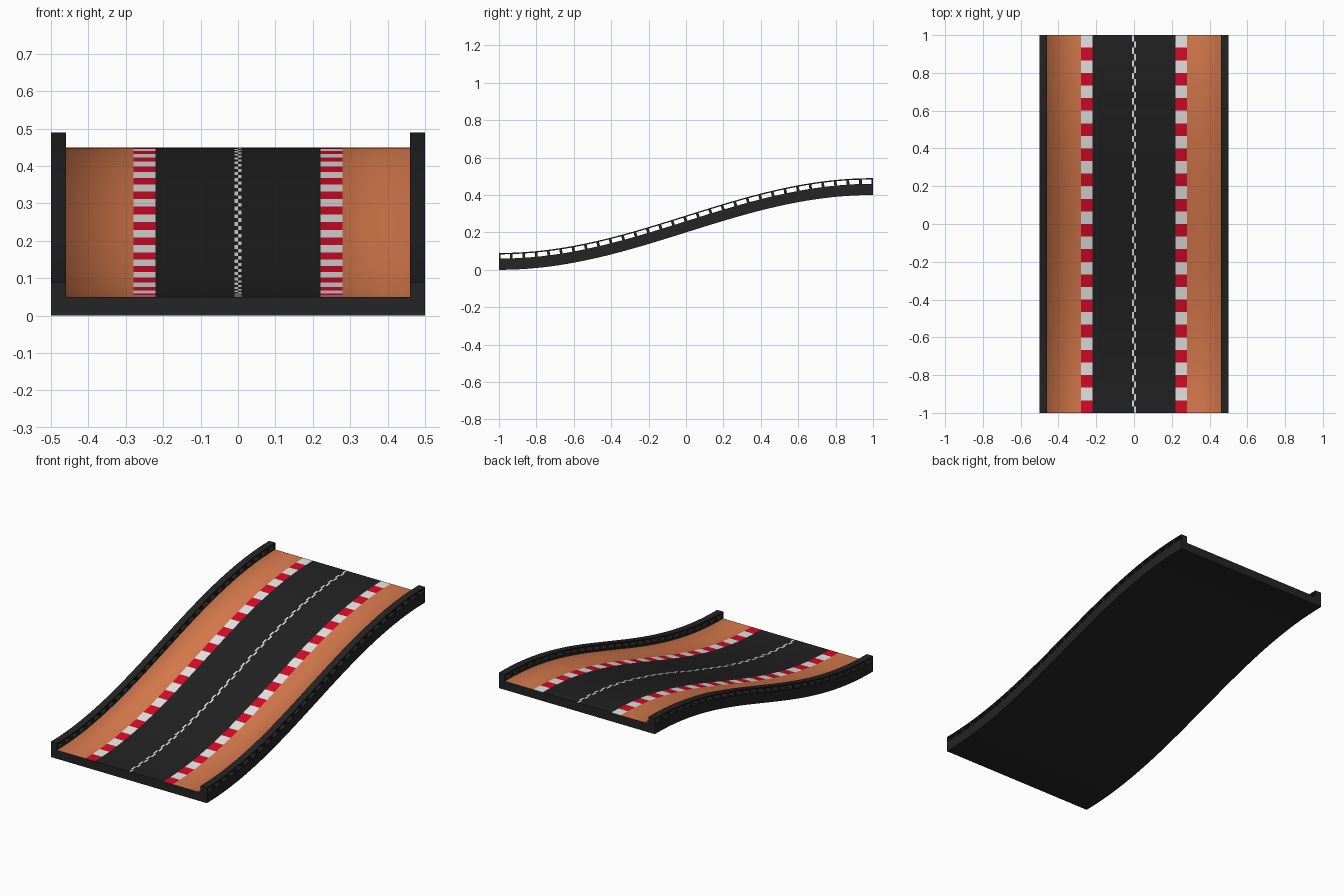
import bpy, bmesh, math

cube = bpy.data.objects.get("Cube")
if cube:
    bpy.data.objects.remove(cube)

STRIPES = 30
ROWS = STRIPES * 2


def material(name, color):
    m = bpy.data.materials.new(name)
    m.use_nodes = True
    m.diffuse_color = (*color, 1)
    bsdf = m.node_tree.nodes["Principled BSDF"]
    bsdf.inputs["Base Color"].default_value = (*color, 1)
    bsdf.inputs["Roughness"].default_value = 0.8
    return m


asphalt = material("asphalt black", (0.016, 0.016, 0.016))
rubber = material("barrier black", (0.018, 0.018, 0.018))
white = material("kerb white", (0.8, 0.8, 0.8))
red = material("kerb red", (0.7, 0.003, 0.02))
sand = material("verge orange", (0.7, 0.2, 0.075))
MATS = [asphalt, rubber, white, red, sand]
ASPHALT, RUBBER, WHITE, RED, SAND = range(5)


def rise(y):
    """Height of the ramp underside along its length."""
    return 0.2 + 0.2 * math.sin(y * math.pi / 2)


def slope(y):
    return 0.1 * math.pi * math.cos(y * math.pi / 2)


def finish(bm, name, soft=lambda e: False):
    bmesh.ops.recalc_face_normals(bm, faces=bm.faces)
    for f in bm.faces:
        f.smooth = True
    for e in bm.edges:
        if len(e.link_faces) == 2 and e.calc_face_angle() > math.radians(35):
            e.smooth = soft(e)
    mesh = bpy.data.meshes.new(name)
    bm.to_mesh(mesh)
    bm.free()
    for m in MATS:
        mesh.materials.append(m)
    obj = bpy.data.objects.new(name, mesh)
    bpy.context.collection.objects.link(obj)
    return obj


def sweep(name, profile, rule, soft=lambda e: False):
    """Carry a closed x-z profile along the ramp; rule(x, z, row) picks the colour."""
    bm = bmesh.new()
    rings = []
    for r in range(ROWS + 1):
        y = -1 + 2 * r / ROWS
        rings.append([bm.verts.new((x, y, z + rise(y))) for x, z in profile])
    n = len(profile)
    for r in range(ROWS):
        for k in range(n):
            j = (k + 1) % n
            f = bm.faces.new((rings[r][k], rings[r][j], rings[r + 1][j], rings[r + 1][k]))
            x = (profile[k][0] + profile[j][0]) / 2
            z = (profile[k][1] + profile[j][1]) / 2
            f.material_index = rule(x, z, r)
    for ring in (rings[0], rings[-1]):
        bm.faces.new(ring).material_index = RUBBER
    return finish(bm, name, soft)


# Track bed: road, checkered centre line, kerbs, verges and low sills
def bed_color(x, z, row):
    if abs(z - 0.05) > 0.001 or abs(x) > 0.46:
        return RUBBER
    if abs(x) > 0.28:
        return SAND
    if abs(x) > 0.22:
        return WHITE if (row // 2) % 2 else RED
    if abs(x) < 0.01:
        return WHITE if (row + (x > 0)) % 2 else ASPHALT
    return ASPHALT


def verge_corner(e):
    """The verge blends softly into the foot of the barrier."""
    a, b = e.verts
    return (abs(a.co.y - b.co.y) > 0.01
            and all(abs(abs(v.co.x) - 0.46) < 0.001
                    and abs(v.co.z - rise(v.co.y) - 0.05) < 0.001 for v in e.verts))


half = [(0.01, 0.05), (0.22, 0.05), (0.28, 0.05), (0.46, 0.05),
        (0.46, 0.06), (0.5, 0.06), (0.5, 0)]
bed_profile = [(0, 0.05)] + half + [(-x, z) for x, z in reversed(half)]
sweep("track_bed", bed_profile, bed_color, verge_corner)


# Barriers: a top rail carried by a row of posts with open gaps
def posts(name, side):
    bm = bmesh.new()
    for k in range(STRIPES + 1):
        y = -1 + 2 * k / STRIPES
        w = 0.007
        y = max(-1 + w / 2, min(1 - w / 2, y)) if k in (0, STRIPES) else y
        w = w / 2 if k in (0, STRIPES) else w
        corners = []
        for x in (0.46, 0.5):
            for z in (0.058, 0.085):
                for d in (-w, w):
                    py = max(-1, min(1, y + d - slope(y) * (z - 0.06)))
                    corners.append(bm.verts.new((side * x, py, z + rise(py))))
        for q in ((0, 1, 3, 2), (4, 5, 7, 6), (0, 1, 5, 4),
                  (2, 3, 7, 6), (0, 2, 6, 4), (1, 3, 7, 5)):
            bm.faces.new([corners[i] for i in q]).material_index = RUBBER
    finish(bm, name)


for label, side in (("left", 1), ("right", -1)):
    rail = [(side * x, z) for x, z in ((0.46, 0.083), (0.5, 0.083), (0.5, 0.09), (0.46, 0.09))]
    sweep(label + "_barrier_rail", rail, lambda x, z, row: RUBBER)
    posts(label + "_barrier_posts", side)
